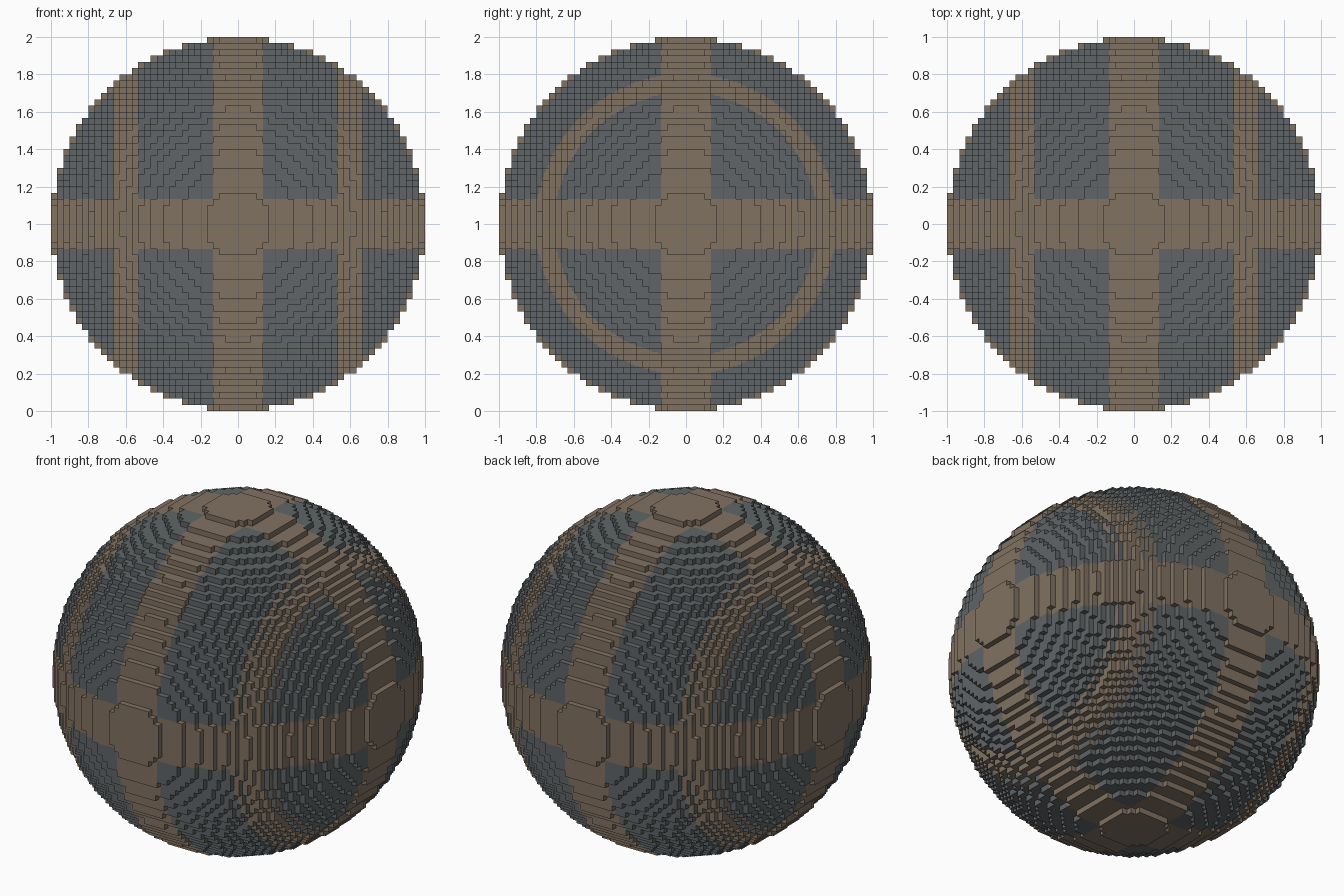
import bpy
import bmesh
import math

if "Cube" in bpy.data.objects:
    bpy.data.objects.remove(bpy.data.objects["Cube"], do_unlink=True)

R = 30                    # ball radius in blocks
S = 1 / R                 # block size
BAND = 4                  # half width of the three great-circle bands
SIDE_BAND = (16, 20)      # side rings, measured along x
SIDE_RING = (21.1, 24.1)  # side rings on faces that look along x, by radius


def make_material(name, rgb):
    mat = bpy.data.materials.new(name)
    mat.use_nodes = True
    mat.diffuse_color = (*rgb, 1)
    bsdf = mat.node_tree.nodes["Principled BSDF"]
    bsdf.inputs["Base Color"].default_value = (*rgb, 1)
    bsdf.inputs["Roughness"].default_value = 0.8
    return mat


def in_ring(y, z):
    return SIDE_RING[0] < math.hypot(y, z) < SIDE_RING[1]


def is_band(axis, c):
    """True where the block face centred at c is on a tan band."""
    if min(abs(k) for k in c) < BAND:
        return True
    if axis == 0:
        return in_ring(c[1], c[2])
    return SIDE_BAND[0] < abs(c[0]) < SIDE_BAND[1]


bm = bmesh.new()
corners = {}


def vert(p):
    key = tuple(round(k, 3) for k in p)
    if key not in corners:
        corners[key] = bm.verts.new((p[0] * S, p[1] * S, p[2] * S + 1))
    return corners[key]


def point(axis, a, u, v):
    p = [0, 0, 0]
    p[axis], p[(axis + 1) % 3], p[(axis + 2) % 3] = a, u, v
    return p


def add_face(axis, sign, h, u, v, w):
    """One square of half width w on the stepped surface."""
    quad = [(u - w, v - w), (u + w, v - w), (u + w, v + w), (u - w, v + w)]
    if sign < 0:
        quad.reverse()
    face = bm.faces.new([vert(point(axis, sign * h, *q)) for q in quad])
    face.material_index = int(is_band(axis, point(axis, sign * (h - 0.5), u, v)))


# Stepped ball: each column of blocks ends in one face per direction
steps = [i + 0.5 for i in range(-R, R)]
for axis in range(3):
    for u in steps:
        for v in steps:
            rest = R * R - u * u - v * v
            if rest < 0.25:
                continue
            h = math.floor(math.sqrt(rest) + 0.5)
            # Faces crossed by a ring edge are split finer for a clean curve
            n = 1
            if axis == 0:
                ends = {in_ring(u + a, v + b) for a in (-.5, .5) for b in (-.5, .5)}
                n = 4 if len(ends) > 1 else 1
            offsets = [(i + 0.5) / n - 0.5 for i in range(n)]
            for sign in (-1, 1):
                for a in offsets:
                    for b in offsets:
                        add_face(axis, sign, h, u + a, v + b, 0.5 / n)

mesh = bpy.data.meshes.new("stepped_ball")
bm.to_mesh(mesh)
bm.free()
mesh.materials.append(make_material("slate grey", (0.116, 0.130, 0.136)))
mesh.materials.append(make_material("dusty brown", (0.220, 0.168, 0.122)))
ball = bpy.data.objects.new("stepped_ball", mesh)
bpy.context.collection.objects.link(ball)
